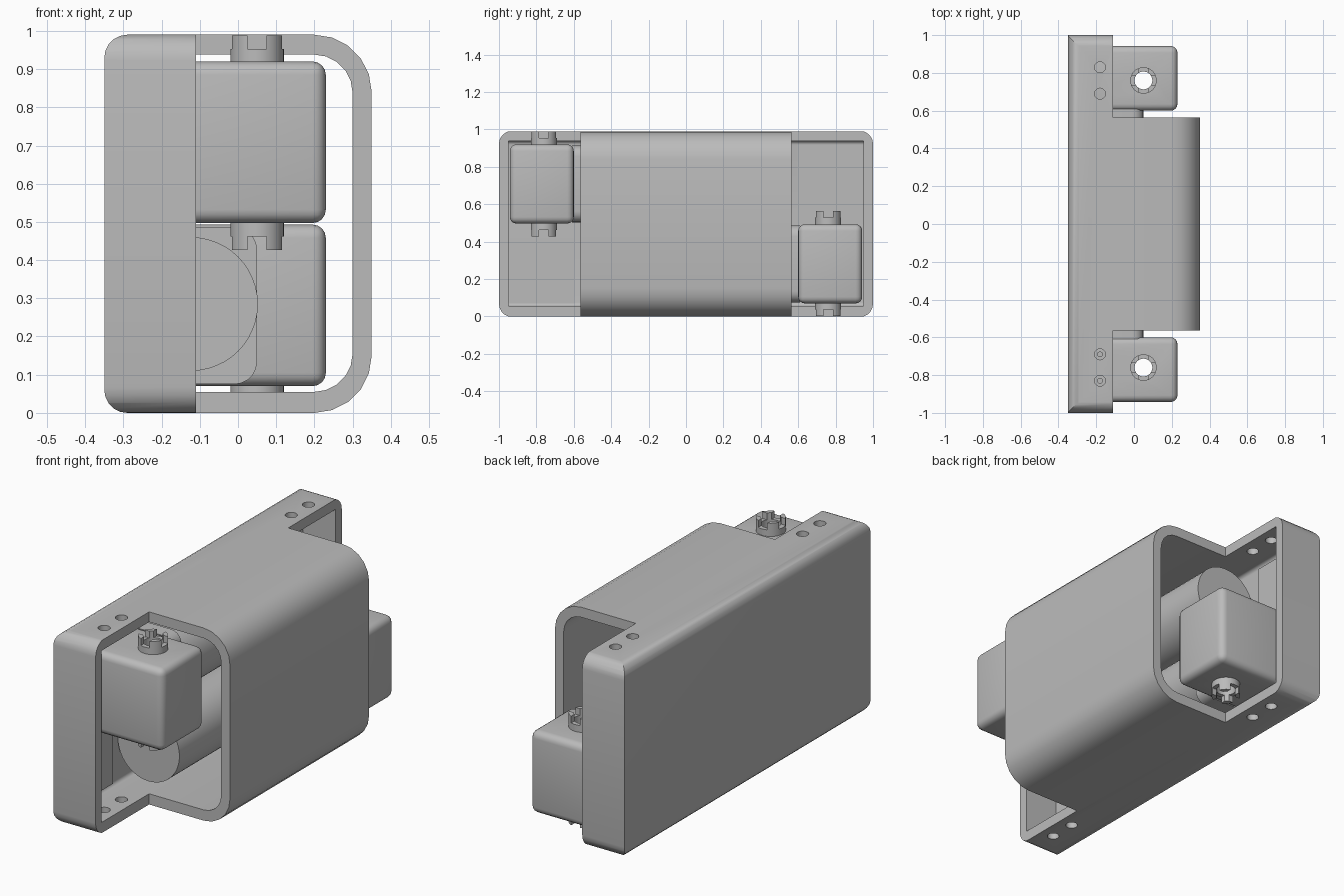
import bpy
import bmesh
import math
from mathutils import Matrix, Vector

old = bpy.data.objects.get("Cube")
if old:
    bpy.data.objects.remove(old, do_unlink=True)

grey = bpy.data.materials.new("plain_grey")
grey.use_nodes = True
COLOUR = (0.5, 0.5, 0.5, 1)
grey.diffuse_color = COLOUR
grey.node_tree.nodes["Principled BSDF"].inputs["Base Color"].default_value = COLOUR

H = 0.99                      # total height
SHAFT_X, SHAFT_Y = 0.05, -0.76
HALF_TURN = (Matrix.Translation((0, 0, H / 2)) @ Matrix.Rotation(math.pi, 4, "X")
             @ Matrix.Translation((0, 0, -H / 2)))


def rounded(u0, u1, v0, v1, r_low, r_high, seg=5):
    """Rounded rectangle; r_low is used at u0 and r_high at u1."""
    corners = [(u1 - r_high, v1 - r_high, r_high, 0), (u0 + r_low, v1 - r_low, r_low, 1),
               (u0 + r_low, v0 + r_low, r_low, 2), (u1 - r_high, v0 + r_high, r_high, 3)]
    pts = []
    for cu, cv, r, quarter in corners:
        steps = seg if r > 0 else 0
        for i in range(steps + 1):
            a = (quarter + (i / seg if steps else 0)) * math.pi / 2
            pts.append((cu + r * math.cos(a), cv + r * math.sin(a)))
    return pts


def circle(cu, cv, r, n=40):
    return [(cu + r * math.cos(2 * math.pi * i / n), cv + r * math.sin(2 * math.pi * i / n))
            for i in range(n)]


def prism(name, pts, axis, start, end):
    """Extrude a 2D outline along an axis."""
    place = {"x": lambda u, v, t: (t, u, v),
             "y": lambda u, v, t: (u, t, v),
             "z": lambda u, v, t: (u, v, t)}[axis]
    bm = bmesh.new()
    face = bm.faces.new([bm.verts.new(place(u, v, start)) for u, v in pts])
    new = bmesh.ops.extrude_face_region(bm, geom=[face])["geom"]
    shift = Vector(place(0, 0, end - start))
    bmesh.ops.translate(bm, vec=shift, verts=[e for e in new if isinstance(e, bmesh.types.BMVert)])
    bmesh.ops.recalc_face_normals(bm, faces=bm.faces)
    mesh = bpy.data.meshes.new(name)
    bm.to_mesh(mesh)
    bm.free()
    mesh.materials.append(grey)
    ob = bpy.data.objects.new(name, mesh)
    bpy.context.collection.objects.link(ob)
    return ob


def block(name, x0, x1, y0, y1, z0, z1):
    return prism(name, [(x0, y0), (x1, y0), (x1, y1), (x0, y1)], "z", z0, z1)


def select(ob):
    bpy.ops.object.select_all(action="DESELECT")
    ob.select_set(True)
    bpy.context.view_layer.objects.active = ob


def boolean(ob, tool, operation="DIFFERENCE"):
    select(ob)
    mod = ob.modifiers.new("cut", "BOOLEAN")
    mod.operation = operation
    mod.solver = "EXACT"
    mod.object = tool
    bpy.ops.object.modifier_apply(modifier=mod.name)
    bpy.data.objects.remove(tool, do_unlink=True)


def bevel(ob, width):
    select(ob)
    mod = ob.modifiers.new("round", "BEVEL")
    mod.width = width
    mod.segments = 4
    mod.limit_method = "ANGLE"
    bpy.ops.object.modifier_apply(modifier=mod.name)


def finish(ob):
    select(ob)
    bpy.ops.object.shade_smooth_by_angle(angle=math.radians(35))


# Housing: rounded sleeve in the middle, closed tray along the whole length
housing = prism("housing", rounded(-0.35, 0.35, 0, H, 0.06, 0.15), "y", -1.1, 1.1)
boolean(housing, prism("ends", rounded(-1, 1, -0.002, H + 0.002, 0.07, 0.07), "x", -0.5, 0.5),
        "INTERSECT")
boolean(housing, prism("cavity", rounded(-0.30, 0.30, 0.055, H - 0.052, 0.02, 0.10),
                       "y", -0.95, 0.95))
for side in (-1, 1):
    y0, y1 = sorted((side * 0.565, side * 1.2))
    boolean(housing, block("end_cut", -0.11, 0.5, y0, y1, -0.2, 1.2))
    for y in (0.69, 0.83):
        boolean(housing, prism("screw_cut", circle(-0.18, side * y, 0.029, 20), "z", -0.2, 1.2))
finish(housing)

# One drive unit at the front; the other is the same turned half round the x axis
unit = []

gearbox = block("gearbox", -0.295, 0.23, -0.942, -0.60, 0.497, 0.92)
bevel(gearbox, 0.035)
boolean(gearbox, prism("bore", circle(SHAFT_X, SHAFT_Y, 0.055), "z", 0.3, 1.2))
for y in (-0.69, -0.83):
    boolean(gearbox, prism("pilot", circle(-0.18, y, 0.013, 16), "z", 0.85, 1.0))
unit.append(gearbox)

# Hollow output shaft with cross slots in both ends
shaft = prism("output_shaft", circle(SHAFT_X, SHAFT_Y, 0.07), "z", 0.427, H - 0.002)
boolean(shaft, prism("bore", circle(SHAFT_X, SHAFT_Y, 0.047), "z", 0.3, 1.2))
for z0, z1 in ((0.3, 0.462), (0.953, 1.2)):
    for w, d in ((0.025, 0.2), (0.2, 0.025)):
        boolean(shaft, block("slot", SHAFT_X - w, SHAFT_X + w,
                             SHAFT_Y - d, SHAFT_Y + d, z0, z1))
unit.append(shaft)

# Neck and motor barrel running back through the sleeve
unit.append(prism("motor_neck", rounded(-0.295, 0.05, 0.503, 0.915, 0.06, 0.06),
                  "y", -0.61, -0.53))
unit.append(prism("motor", circle(-0.123, 0.705, 0.175, 48), "y", -0.54, 0.55))

# Thin pad on the tray floor beside the opposite gearbox
unit.append(block("floor_pad", -0.301, -0.293, 0.595, 0.945, 0.57, 0.92))

for part in unit:
    finish(part)
    twin = part.copy()
    twin.data = part.data.copy()
    twin.data.transform(HALF_TURN)
    twin.name = "back_" + part.name
    part.name = "front_" + part.name
    bpy.context.collection.objects.link(twin)
